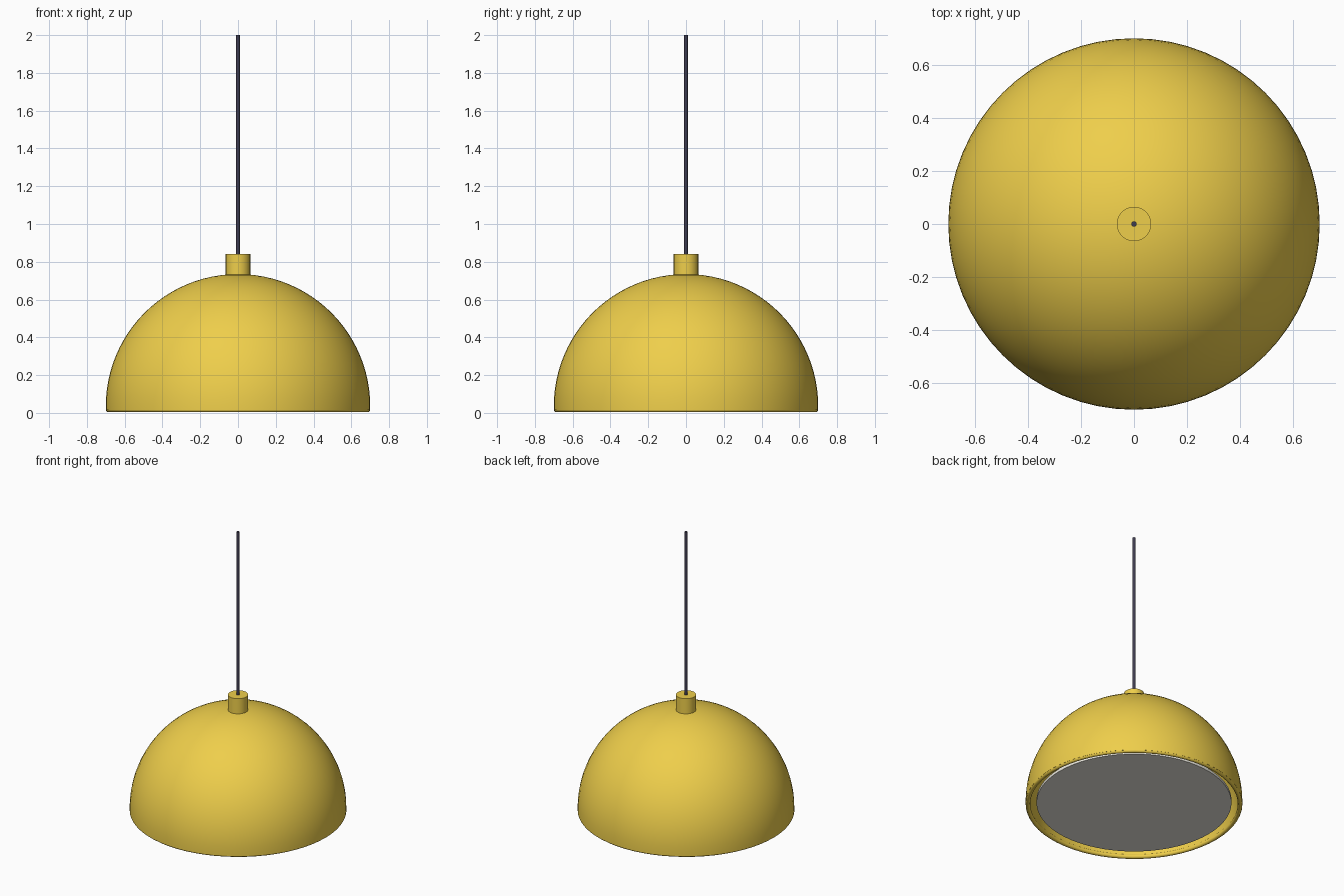
import bpy, bmesh, math

if "Cube" in bpy.data.objects:
    bpy.data.objects.remove(bpy.data.objects["Cube"])


def material(name, rgb):
    m = bpy.data.materials.new(name)
    m.diffuse_color = (*rgb, 1)
    m.use_nodes = True
    m.node_tree.nodes["Principled BSDF"].inputs["Base Color"].default_value = m.diffuse_color
    return m


GOLD = material("yellow_enamel", (0.86, 0.62, 0.07))
DARK = material("dark_cord", (0.05, 0.045, 0.08))
CREAM = material("cream_diffuser", (0.85, 0.83, 0.76))


def lathe(name, profile, mat, sides=64, angle=35):
    """Revolve an (r, z) profile round the z axis."""
    bm = bmesh.new()
    verts = [bm.verts.new((r, 0, z)) for r, z in profile]
    edges = [bm.edges.new(p) for p in zip(verts, verts[1:])]
    bmesh.ops.spin(bm, geom=verts + edges, cent=(0, 0, 0), axis=(0, 0, 1),
                   angle=2 * math.pi, steps=sides)
    bmesh.ops.remove_doubles(bm, verts=bm.verts, dist=1e-5)
    bmesh.ops.recalc_face_normals(bm, faces=bm.faces)
    mesh = bpy.data.meshes.new(name)
    bm.to_mesh(mesh)
    bm.free()
    obj = bpy.data.objects.new(name, mesh)
    bpy.context.collection.objects.link(obj)
    mesh.materials.append(mat)
    bpy.ops.object.select_all(action='DESELECT')
    obj.select_set(True)
    bpy.context.view_layer.objects.active = obj
    bpy.ops.object.shade_smooth_by_angle(angle=math.radians(angle))
    return obj


def arc(radius, base, n=24):
    """Quarter circle from the rim up to the pole."""
    return [(radius * math.cos(i * math.pi / 2 / n),
             base + radius * math.sin(i * math.pi / 2 / n)) for i in range(n)] + [(0, base + radius)]


def rod(r, z0, z1):
    return [(0, z0), (r, z0), (r, z1), (0, z1)]


# Hemispherical shade: outer shell, flat rim edge and inner shell
lathe("shade", arc(0.70, 0.035)[::-1] + [(0.70, 0.015), (0.675, 0.015)] + arc(0.675, 0.035), GOLD)

# Rolled lip around the opening
lathe("rim_lip", [(0.685 + 0.015 * math.cos(a * math.pi / 5),
                   0.018 + 0.015 * math.sin(a * math.pi / 5)) for a in range(11)], GOLD, angle=60)

# Light diffuser disc, set just inside the opening
lathe("diffuser", rod(0.63, 0.025, 0.045), CREAM)

# Cap on the crown and hanging cord
lathe("cap", rod(0.065, 0.72, 0.84), GOLD, sides=24)
lathe("cord", rod(0.01, 0.83, 2.0), DARK, sides=12)
